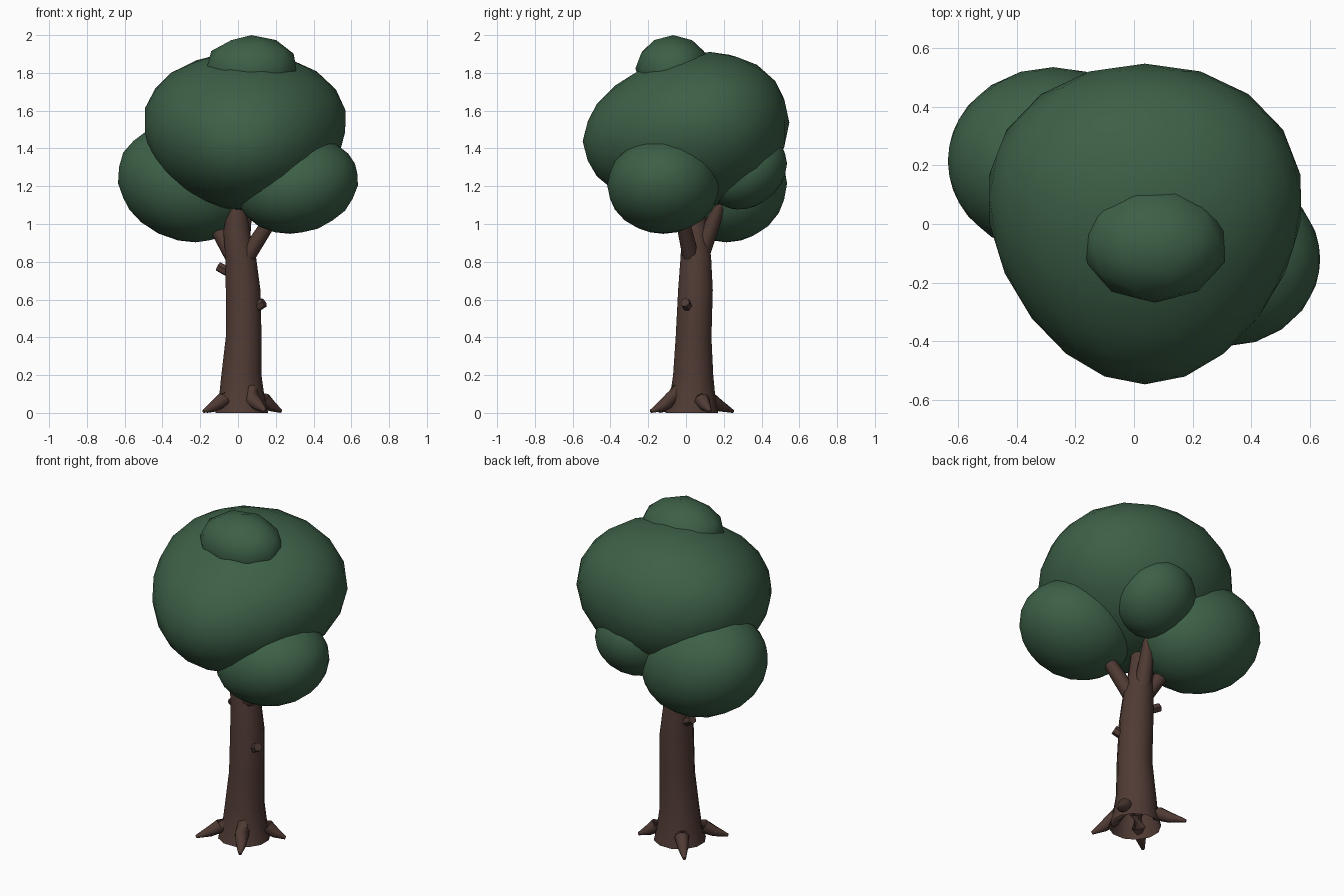
import bpy, bmesh, math
from mathutils import Vector

if "Cube" in bpy.data.objects:
    bpy.data.objects.remove(bpy.data.objects["Cube"])


def material(name, rgb):
    m = bpy.data.materials.new(name)
    m.diffuse_color = (*rgb, 1)
    m.use_nodes = True
    m.node_tree.nodes["Principled BSDF"].inputs["Base Color"].default_value = m.diffuse_color
    return m


LEAF = material("leaf_green", (0.046, 0.117, 0.063))
BARK = material("bark_brown", (0.080, 0.043, 0.034))


def finish(bm, name, mat, angle):
    me = bpy.data.meshes.new(name)
    bm.to_mesh(me)
    bm.free()
    me.materials.append(mat)
    ob = bpy.data.objects.new(name, me)
    bpy.context.collection.objects.link(ob)
    bpy.ops.object.select_all(action='DESELECT')
    ob.select_set(True)
    bpy.context.view_layer.objects.active = ob
    bpy.ops.object.shade_smooth_by_angle(angle=math.radians(angle))
    return ob


def leaf_clump(name, centre, radii, lean_x=0.0, lean_z=0.0, narrow=0.0, thin=0.0,
               flare=0.0, detail=3):
    """Rounded clump; lean_x shifts x with height, lean_z lifts the back,
    narrow and thin shrink the front in x and z, flare widens the top."""
    bm = bmesh.new()
    bmesh.ops.create_icosphere(bm, subdivisions=detail, radius=1)
    for v in bm.verts:
        u = v.co.copy()
        v.co = Vector(centre) + Vector((
            radii[0] * u.x * (1 + narrow * u.y) * (1 + flare * u.z) + lean_x * u.z,
            radii[1] * u.y,
            radii[2] * u.z * (1 + thin * u.y) + lean_z * u.y))
    return finish(bm, name, LEAF, 60)


def limb(name, path, sides, flat_rings=False):
    """Tapered tube through (x, y, z, radius) points, open at its start."""
    bm = bmesh.new()
    pts = [Vector(p[:3]) for p in path]
    rings = []
    for i, p in enumerate(pts):
        d = pts[min(i + 1, len(pts) - 1)] - pts[max(i - 1, 0)]
        d = Vector((0, 0, 1)) if flat_rings else d.normalized()
        a = d.orthogonal().normalized()
        b = d.cross(a)
        ring = []
        for k in range(sides):
            t = math.tau * k / sides
            q = p + (a * math.cos(t) + b * math.sin(t)) * path[i][3]
            q.z = max(q.z, 0)
            ring.append(bm.verts.new(q))
        rings.append(ring)
    for r0, r1 in zip(rings, rings[1:]):
        for k in range(sides):
            n = (k + 1) % sides
            bm.faces.new((r0[k], r0[n], r1[n], r1[k]))
    bm.faces.new(rings[-1])
    return finish(bm, name, BARK, 50)


# Foliage clumps
leaf_clump("main_canopy", (0.037, 0, 1.487), (0.53, 0.547, 0.415),
           lean_z=0.05, narrow=0.17, thin=0.10, flare=0.1)
leaf_clump("left_clump", (-0.275, 0.215, 1.215), (0.36, 0.32, 0.312), lean_x=-0.05)
leaf_clump("right_clump", (0.315, -0.12, 1.205), (0.32, 0.297, 0.257), lean_x=0.04)
leaf_clump("back_clump", (0.115, 0.32, 1.28), (0.225, 0.215, 0.20), lean_z=0.04)
leaf_clump("top_clump", (0.071, -0.068, 1.822), (0.25, 0.2, 0.178), detail=2)

# Trunk
limb("trunk", [(0.02, 0.03, 0, 0.145), (0.02, 0.035, 0.08, 0.125),
               (0.018, 0.038, 0.2, 0.110), (0.030, 0.04, 0.4, 0.098),
               (0.027, 0.050, 0.65, 0.095), (0.015, 0.052, 0.82, 0.084),
               (-0.008, 0.048, 0.96, 0.072), (0.0, 0.045, 1.18, 0.035)], 12, True)

# Branches reaching into the clumps
limb("right_branch", [(0.03, 0.03, 0.80, 0.044), (0.12, 0.0, 0.94, 0.04),
                      (0.24, -0.04, 1.12, 0.03)], 8)
limb("left_branch", [(-0.02, 0.06, 0.82, 0.046), (-0.09, 0.10, 0.94, 0.04),
                     (-0.19, 0.15, 1.08, 0.03)], 8)
limb("back_branch", [(0.01, 0.08, 0.85, 0.05), (0.03, 0.14, 1.0, 0.04),
                     (0.06, 0.22, 1.2, 0.022)], 8)

# Broken twig stubs
limb("right_stub", [(0.08, 0.02, 0.55, 0.028), (0.138, -0.005, 0.585, 0.026)], 6)
limb("left_stub", [(-0.03, 0.07, 0.735, 0.028), (-0.105, 0.087, 0.775, 0.026)], 6)

# Roots flaring from the base: direction and reach
for i, (deg, reach) in enumerate(((-60, 0.25), (25, 0.23), (130, 0.285), (220, 0.265))):
    c, s = math.cos(math.radians(deg)), math.sin(math.radians(deg))
    limb(f"root_{i + 1}", [(0.02 + c * r, 0.03 + s * r, z, w) for r, z, w in
                           ((0.075, 0.125, 0.042), (0.125, 0.07, 0.041),
                            (0.5 * reach + 0.06, 0.035, 0.029),
                            (reach, 0.008, 0.009))], 8)
